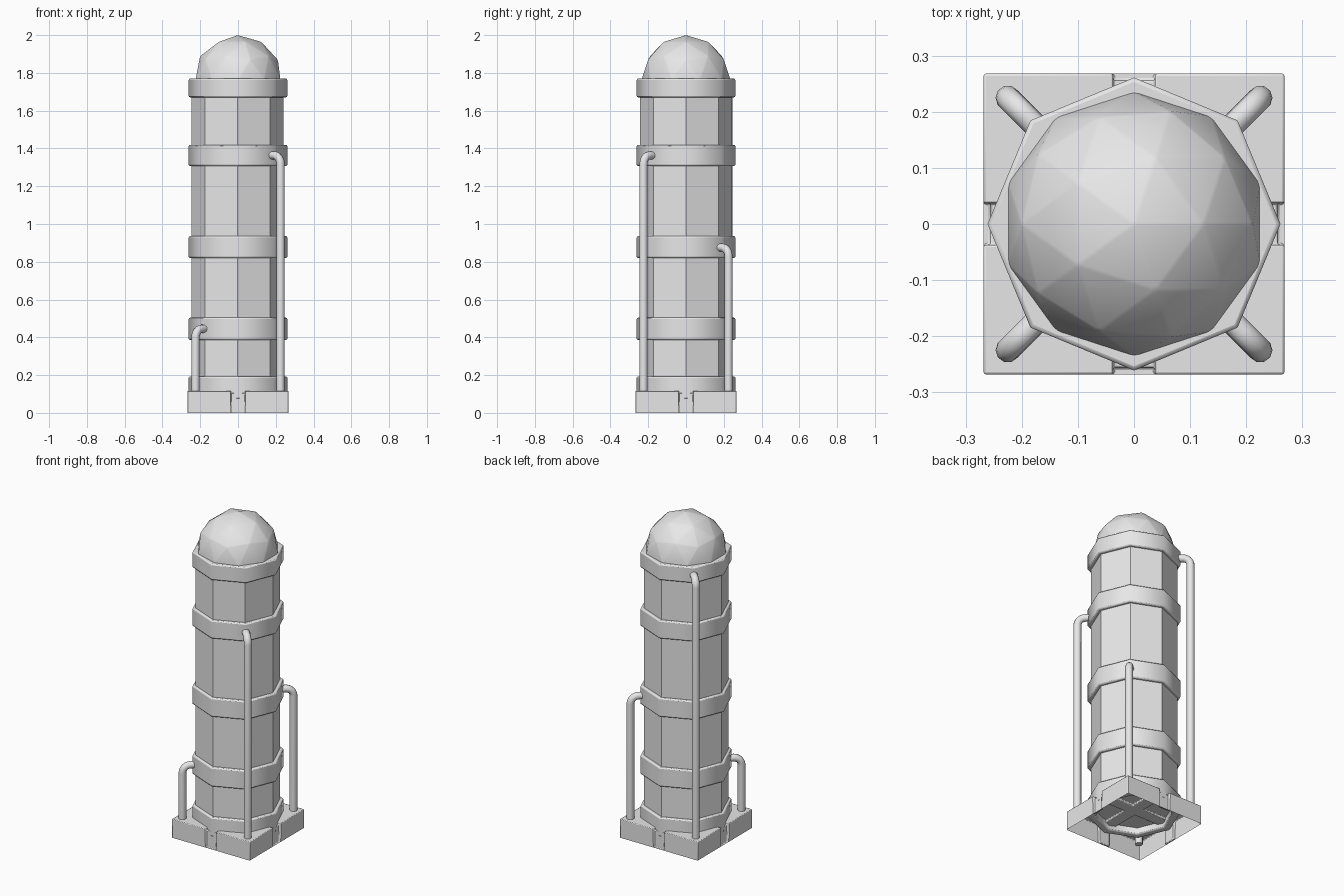
import bpy
import bmesh
import math
from mathutils import Vector

if "Cube" in bpy.data.objects:
    bpy.data.objects.remove(bpy.data.objects["Cube"], do_unlink=True)

GREY = (0.8, 0.8, 0.8, 1.0)
metal = bpy.data.materials.new("light grey metal")
metal.use_nodes = True
metal.diffuse_color = GREY
metal.node_tree.nodes["Principled BSDF"].inputs["Base Color"].default_value = GREY


def add_object(name, data):
    obj = bpy.data.objects.new(name, data)
    bpy.context.scene.collection.objects.link(obj)
    data.materials.append(metal)
    return obj


def finish(name, bm, smooth_angle=None, bevel=None, bevel_angle=60, segments=2):
    """Turn a bmesh into an object with optional bevel and smooth shading."""
    bmesh.ops.recalc_face_normals(bm, faces=bm.faces)
    mesh = bpy.data.meshes.new(name)
    bm.to_mesh(mesh)
    bm.free()
    obj = add_object(name, mesh)
    if smooth_angle:
        mesh.polygons.foreach_set("use_smooth", [True] * len(mesh.polygons))
        mesh.set_sharp_from_angle(angle=math.radians(smooth_angle))
    if bevel:
        mod = obj.modifiers.new("rounded edges", "BEVEL")
        mod.width = bevel
        mod.segments = segments
        mod.limit_method = "ANGLE"
        mod.angle_limit = math.radians(bevel_angle)
    return obj


def lathe(name, profile, closed, **shading):
    """Eight-sided sweep of a (radius, height) profile."""
    bm = bmesh.new()
    verts = [bm.verts.new((r, 0, z)) for r, z in profile]
    pairs = list(zip(verts, verts[1:]))
    if closed:
        pairs.append((verts[-1], verts[0]))
    edges = [bm.edges.new(p) for p in pairs]
    bmesh.ops.spin(bm, geom=verts + edges, axis=(0, 0, 1), cent=(0, 0, 0),
                   angle=math.tau, steps=8, use_duplicate=False)
    bmesh.ops.remove_doubles(bm, verts=bm.verts, dist=0.0005)
    return finish(name, bm, **shading)


# Base: hollow plinth, open underneath, with a sunken cross groove
HALF, TOP, GROOVE, DEPTH = 0.268, 0.116, 0.037, 0.012
bm = bmesh.new()
bmesh.ops.create_cube(bm, size=1)
for v in bm.verts:
    v.co = (v.co.x * 2 * HALF, v.co.y * 2 * HALF, (v.co.z + 0.5) * TOP)
bm.normal_update()
bmesh.ops.delete(bm, geom=[f for f in bm.faces if f.normal.z < -0.5],
                 context="FACES_ONLY")
for axis in (Vector((1, 0, 0)), Vector((0, 1, 0))):
    for side in (-1, 1):
        bmesh.ops.bisect_plane(bm, geom=bm.verts[:] + bm.edges[:] + bm.faces[:],
                               plane_co=axis * side * GROOVE, plane_no=axis)
grooves = [f for f in bm.faces
           if min(abs(f.calc_center_median().x), abs(f.calc_center_median().y)) < GROOVE]
result = bmesh.ops.extrude_face_region(bm, geom=grooves)
limit = HALF - DEPTH
for v in [g for g in result["geom"] if isinstance(g, bmesh.types.BMVert)]:
    v.co.x = max(-limit, min(limit, v.co.x))
    v.co.y = max(-limit, min(limit, v.co.y))
    v.co.z = min(TOP - DEPTH, v.co.z)
old = [f for f in grooves if f.is_valid]
if old:
    bmesh.ops.delete(bm, geom=old, context="FACES")
finish("base_plinth", bm, smooth_angle=40, bevel=0.004)

# Tank body: flat-sided octagonal tube
body = lathe("tank_body", [(0.243, 0.11), (0.243, 1.72)], False)
body.location.x = -0.002

# Bands around the tank: (bottom, top)
bands = [(0.075, 0.193), (0.386, 0.504), (0.82, 0.936), (1.307, 1.419), (1.671, 1.77)]
for i, (low, high) in enumerate(bands):
    lathe(f"tank_band_{i + 1}",
          [(0.215, low), (0.261, low), (0.261, high), (0.215, high)], True,
          smooth_angle=60, bevel=0.007)

# Dome: upper half of a faceted ball
RADIUS = 0.236
bm = bmesh.new()
bmesh.ops.create_icosphere(bm, subdivisions=2, radius=RADIUS)
bmesh.ops.bisect_plane(bm, geom=bm.verts[:] + bm.edges[:] + bm.faces[:],
                       plane_co=(0, 0, -0.02), plane_no=(0, 0, 1), clear_inner=True)
dome = finish("dome", bm, smooth_angle=30, bevel=0.004, bevel_angle=10, segments=1)
dome.location.z = 2 - RADIUS


# Corner pipes: rise from the base and bend into a band
def pipe(name, sx, sy, bottom, top):
    reach, bend, end = 0.318, 0.045, 0.235
    path = [(reach, bottom)]
    for k in range(7):
        a = math.radians(15 * k)
        path.append((reach - bend + bend * math.cos(a), top - bend + bend * math.sin(a)))
    path.append((end, top))
    curve = bpy.data.curves.new(name, "CURVE")
    curve.dimensions = "3D"
    curve.bevel_depth = 0.022
    curve.bevel_resolution = 3
    curve.use_fill_caps = True
    spline = curve.splines.new("POLY")
    spline.points.add(len(path) - 1)
    for point, (r, z) in zip(spline.points, path):
        d = r * math.sqrt(0.5)
        point.co = (sx * d, sy * d, z, 1)
    spline.use_smooth = True
    add_object(name, curve)


pipe("front_left_pipe", 1, -1, 0.106, 1.363)
pipe("back_left_pipe", 1, 1, 0.106, 0.875)
pipe("front_right_pipe", -1, -1, 0.07, 0.445)
pipe("back_right_pipe", -1, 1, 0.106, 1.72)
